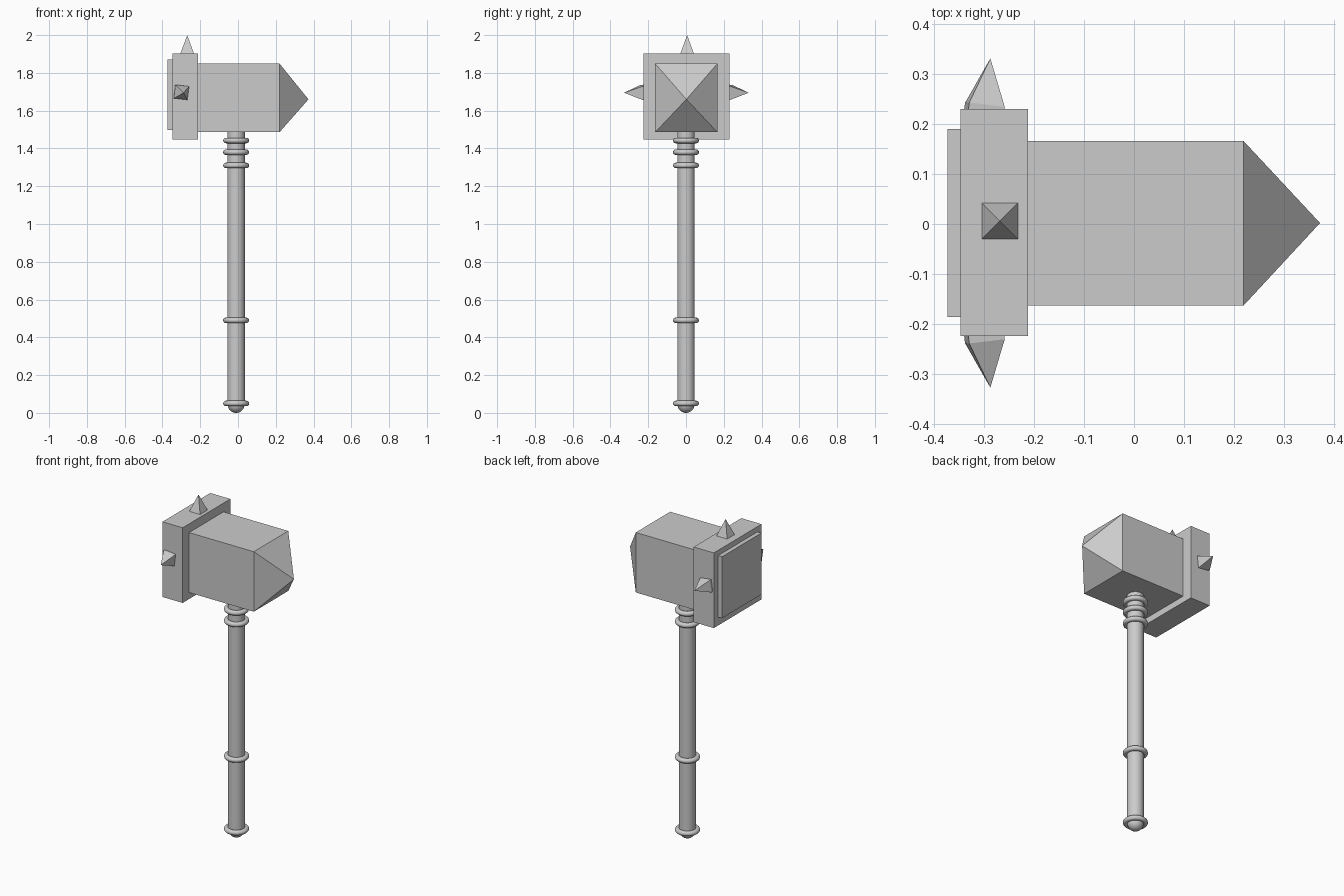
import bpy, bmesh, math
from mathutils import Vector, Matrix

if "Cube" in bpy.data.objects:
    bpy.data.objects.remove(bpy.data.objects["Cube"])


def box(name, lo, hi):
    lo, hi = Vector(lo), Vector(hi)
    bpy.ops.mesh.primitive_cube_add(size=1)
    ob = bpy.context.object
    ob.name = name
    ob.data.transform(Matrix.Translation((lo + hi) / 2) @ Matrix.Diagonal((*(hi - lo), 1)))
    return ob


def poke_tip(ob, axis, tip):
    """Turn the face pointing along axis into a pyramid ending at tip."""
    bm = bmesh.new()
    bm.from_mesh(ob.data)
    bm.normal_update()
    face = max(bm.faces, key=lambda f: f.normal.dot(Vector(axis)))
    bmesh.ops.poke(bm, faces=[face])["verts"][0].co = Vector(tip)
    bm.to_mesh(ob.data)
    bm.free()


def spike(name, base, tip, side=0.072, skirt=0.03):
    """Square pyramid on a short block sunk into the collar."""
    base, tip = Vector(base), Vector(tip)
    h = side / 2
    length = (tip - base).length
    ob = box(name, (-h, -h, -skirt), (h, h, 0))
    poke_tip(ob, (0, 0, 1), (0, 0, length))
    rot = Vector((0, 0, 1)).rotation_difference(tip - base)
    ob.data.transform(Matrix.Translation(base) @ rot.to_matrix().to_4x4())


def smooth(name):
    ob = bpy.context.object
    ob.name = name
    bpy.ops.object.shade_smooth_by_angle(angle=math.radians(40))


# hammer head with pointed end
head = box("hammer_head", (-0.23, -0.163, 1.486), (0.22, 0.166, 1.849))
poke_tip(head, (1, 0, 0), (0.373, 0.002, 1.66))

# collar and striking face
box("head_collar", (-0.348, -0.225, 1.447), (-0.213, 0.231, 1.902))
box("striking_face", (-0.374, -0.186, 1.498), (-0.34, 0.19, 1.87))

# spikes on top and both sides of the collar
spike("top_spike", (-0.269, 0.006, 1.902), (-0.269, 0.006, 2.0))
for side, name in ((1, "back_spike"), (-1, "front_spike")):
    spike(name, (-0.299, 0.002 + side * 0.237, 1.697),
          (-0.288, 0.002 + side * 0.33, 1.695))

# handle shaft
HX = -0.01
bpy.ops.mesh.primitive_cylinder_add(vertices=32, radius=0.046, depth=1.48,
                                    location=(HX, 0, 0.79))
smooth("handle")

# rounded pommel
bpy.ops.mesh.primitive_uv_sphere_add(segments=32, ring_count=16, radius=0.045,
                                     location=(HX, 0, 0.045))
smooth("pommel")

# handle rings
for i, z in enumerate((0.05, 0.49, 1.31, 1.38, 1.442)):
    bpy.ops.mesh.primitive_torus_add(major_segments=48, minor_segments=12,
                                     major_radius=0.0545, minor_radius=0.0145,
                                     location=(HX, 0, z))
    smooth(f"handle_ring_{i + 1}")
